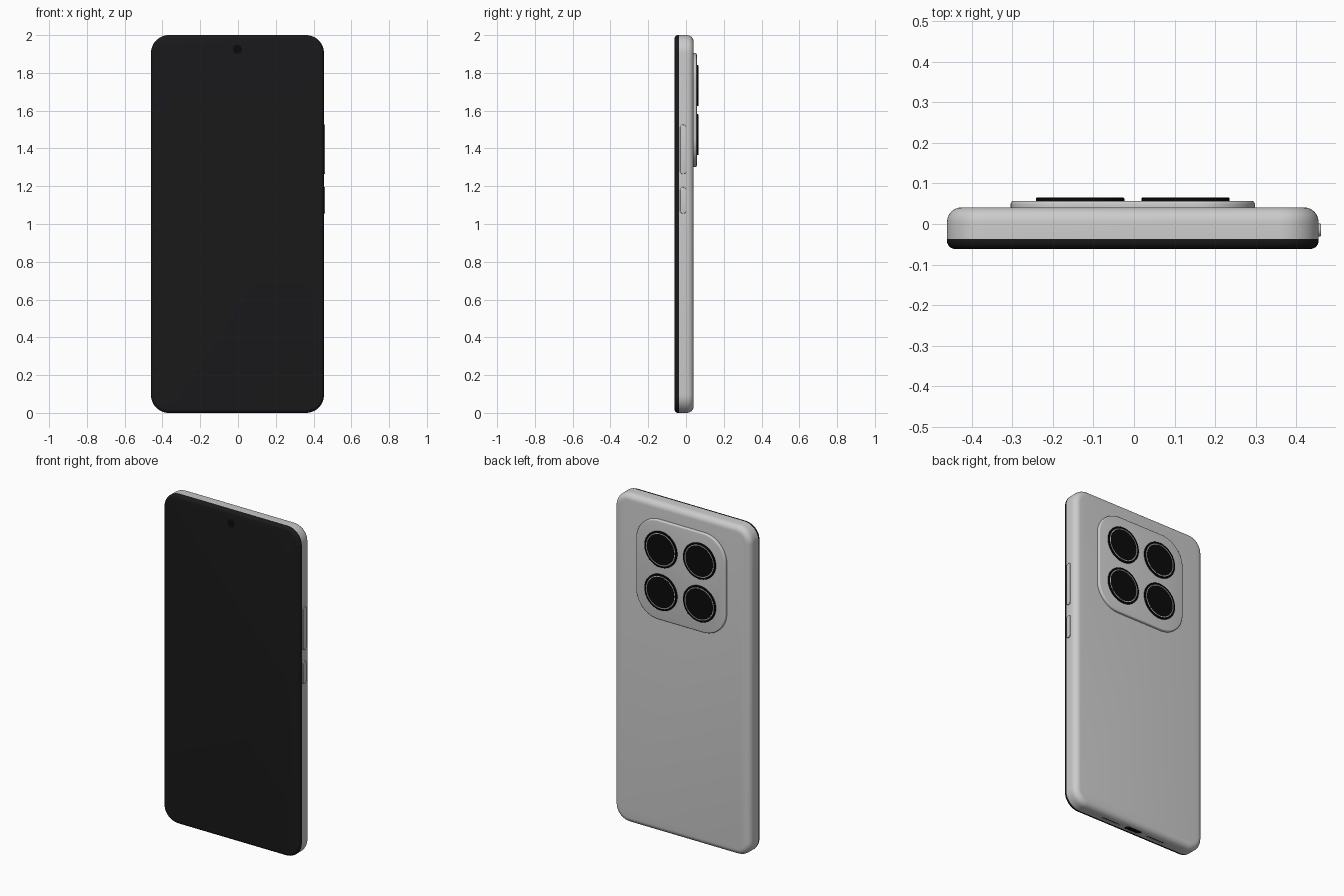
import bpy, bmesh, math

if "Cube" in bpy.data.objects:
    bpy.data.objects.remove(bpy.data.objects["Cube"])

CX = -0.003          # body centre, offset by the side buttons


def material(name, rgb):
    m = bpy.data.materials.new(name)
    m.diffuse_color = (*rgb, 1)
    m.use_nodes = True
    m.node_tree.nodes["Principled BSDF"].inputs["Base Color"].default_value = m.diffuse_color
    return m


GLASS = material("black_glass", (0.010, 0.010, 0.011))
DARK = material("deep_black", (0.003, 0.003, 0.003))

# Maps from local (u, v, height) to world for each facing direction
BACK = lambda u, v, h: (u, h, v)
SIDE = lambda u, v, h: (h, u, v)
BELOW = lambda u, v, h: (u, v, h)


def smooth(ob):
    bpy.ops.object.select_all(action='DESELECT')
    ob.select_set(True)
    bpy.context.view_layer.objects.active = ob
    bpy.ops.object.shade_smooth_by_angle(angle=math.radians(32))


def slab(name, centre, half, r, layers, mat=None, place=BACK, seg=12):
    """Stack rounded-rectangle rings; layers are (height, inset)."""
    bm = bmesh.new()
    rings = []
    for h, inset in layers:
        ring = []
        for k, (sx, sy) in enumerate(((1, 1), (-1, 1), (-1, -1), (1, -1))):
            for i in range(seg + 1):
                a = math.pi / 2 * (k + i / seg)
                u = centre[0] + sx * (half[0] - r) + (r - inset) * math.cos(a)
                v = centre[1] + sy * (half[1] - r) + (r - inset) * math.sin(a)
                ring.append(bm.verts.new(place(u, v, h)))
        rings.append(ring)
    n = len(rings[0])
    for a, b in zip(rings, rings[1:]):
        for i in range(n):
            j = (i + 1) % n
            bm.faces.new((a[i], a[j], b[j], b[i]))
    bm.faces.new(rings[0])
    bm.faces.new(rings[-1])
    bmesh.ops.remove_doubles(bm, verts=bm.verts, dist=1e-5)
    bmesh.ops.recalc_face_normals(bm, faces=bm.faces)
    me = bpy.data.meshes.new(name)
    bm.to_mesh(me)
    bm.free()
    ob = bpy.data.objects.new(name, me)
    bpy.context.collection.objects.link(ob)
    if mat:
        me.materials.append(mat)
    smooth(ob)
    return ob


def arc(h, radius, sign, steps=6):
    """Rounded-edge layers ending at height h, curving inwards."""
    return [(h - sign * radius * (1 - math.sin(t)), radius * (1 - math.cos(t)))
            for t in (math.pi / 2 * i / steps for i in range(steps + 1))]


# Main shell with a rounded back edge
shell = slab("back_shell", (CX, 1), (0.458, 1), 0.095,
             [(-0.037, 0)] + arc(0.041, 0.036, 1))

# Front glass with softened edge, and the front camera dot
slab("front_glass", (CX, 1), (0.458, 1), 0.095,
     [(-0.037, 0)] + arc(-0.0615, 0.02, -1), GLASS)
slab("front_camera", (CX, 1.925), (0.024, 0.024), 0.024,
     [(-0.06, 0), (-0.062, 0)], DARK)

# Camera island
slab("camera_island", (CX, 1.603), (0.301, 0.302), 0.15,
     [(0.036, 0)] + arc(0.057, 0.008, 1, 4), seg=18)

# Four lenses: black housing, pale ring, dark glass
for col, sx in (("left", -1), ("right", 1)):
    for row, sz in (("lower", -1), ("upper", 1)):
        c = (CX + sx * 0.13, 1.603 + sz * 0.13)
        tag = f"{row}_{col}"
        R = 0.109
        slab(f"lens_housing_{tag}", c, (R, R), R,
             [(0.05, 0), (0.063, 0), (0.065, 0.002), (0.065, 0.009),
              (0.062, 0.010)], DARK)
        slab(f"lens_ring_{tag}", c, (0.098, 0.098), 0.098,
             [(0.061, 0), (0.0635, 0), (0.0635, 0.005), (0.062, 0.006)])
        slab(f"lens_glass_{tag}", c, (0.092, 0.092), 0.092,
             [(0.061, 0), (0.063, 0)], DARK)

# Side buttons
for name, z, half in (("volume_button", 1.395, 0.131), ("power_button", 1.125, 0.07)):
    slab(name, (-0.015, z), (0.016, half), 0.0155,
         [(0.445, 0)] + arc(0.461, 0.003, 1, 3), place=SIDE, seg=8)

# Charging port and speaker slots cut into the bottom edge
openings = [("charging_port", 0, 0.056, 0.017)]
openings += [(f"speaker_slot_{n}", s * 0.157, 0.063, 0.006)
             for n, s in (("left", -1), ("right", 1))]
for name, x, hw, hh in openings:
    cutter = slab("cutter", (CX + x, -0.012), (hw, hh), hh - 1e-4,
                  [(-0.05, 0), (0.03, 0)], place=BELOW, seg=8)
    cutter.hide_render = True
    mod = shell.modifiers.new("cut", 'BOOLEAN')
    mod.operation = 'DIFFERENCE'
    mod.object = cutter
    bpy.context.view_layer.objects.active = shell
    bpy.ops.object.modifier_apply(modifier=mod.name)
    bpy.data.objects.remove(cutter)
    # dark lining inside the opening
    slab(name, (CX + x, -0.012), (hw, hh), hh - 1e-4,
         [(0.004, 0), (0.03, 0)], DARK, BELOW, 8)
smooth(shell)
